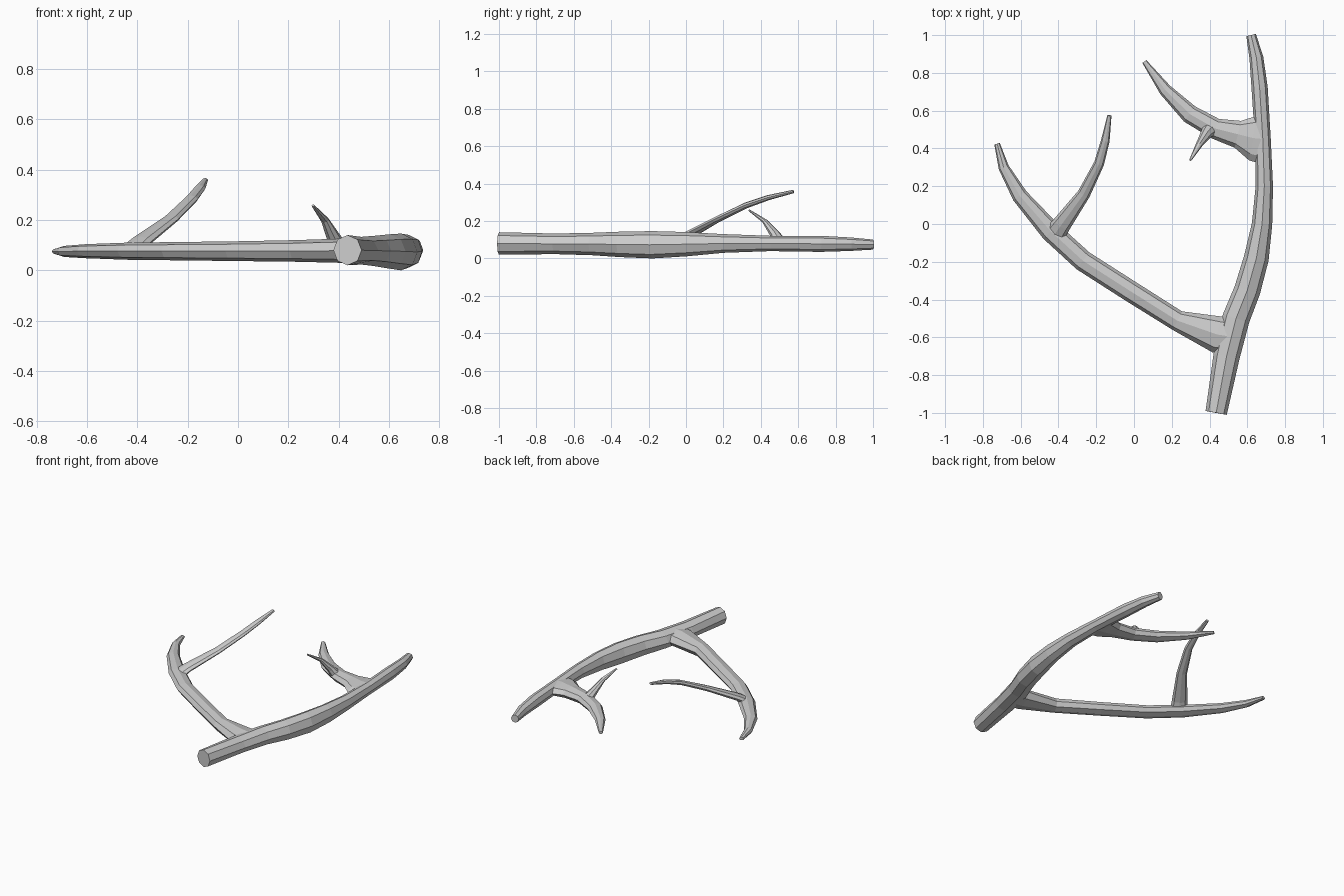
import bpy, bmesh, math
from mathutils import Vector

SIDES = 8


def tapered_tube(name, rings):
    """Faceted tube through rings of (x, y, z, half_width, half_height)."""
    pts = [Vector(r[:3]) for r in rings]
    bm = bmesh.new()
    loops = []
    for i, (p, r) in enumerate(zip(pts, rings)):
        before = (p - pts[i - 1]).normalized() if i else Vector()
        after = (pts[i + 1] - p).normalized() if i < len(pts) - 1 else Vector()
        tangent = (before + after).normalized()
        side = tangent.cross(Vector((0, 0, 1))).normalized()
        up = side.cross(tangent)
        loops.append([bm.verts.new(p + side * r[3] * math.cos(a) + up * r[4] * math.sin(a))
                      for a in (math.tau * k / SIDES for k in range(SIDES))])
    for a, b in zip(loops, loops[1:]):
        for k in range(SIDES):
            n = (k + 1) % SIDES
            bm.faces.new((a[k], a[n], b[n], b[k]))
    bm.faces.new(loops[0])
    bm.faces.new(loops[-1])
    bmesh.ops.recalc_face_normals(bm, faces=bm.faces)
    mesh = bpy.data.meshes.new(name)
    bm.to_mesh(mesh)
    bm.free()
    obj = bpy.data.objects.new(name, mesh)
    bpy.context.collection.objects.link(obj)
    return obj


# Main beam, bowed along the right side
antler = tapered_tube("antler", [
    (0.435, -1.0, 0.08, 0.057, 0.06),
    (0.49, -0.70, 0.078, 0.07, 0.055),
    (0.54, -0.50, 0.077, 0.073, 0.06),
    (0.60, -0.35, 0.075, 0.07, 0.068),
    (0.648, -0.18, 0.073, 0.066, 0.073),
    (0.678, 0.0, 0.076, 0.054, 0.065),
    (0.69, 0.20, 0.08, 0.046, 0.05),
    (0.682, 0.45, 0.08, 0.042, 0.041),
    (0.665, 0.72, 0.078, 0.043, 0.043),
    (0.648, 0.88, 0.076, 0.037, 0.036),
    (0.62, 1.0, 0.074, 0.026, 0.027)])

tines = [
    # Long lower branch with a flared root
    tapered_tube("lower_branch", [
        (0.535, -0.60, 0.078, 0.095, 0.05),
        (0.44, -0.585, 0.078, 0.098, 0.049),
        (0.23, -0.512, 0.077, 0.055, 0.043),
        (-0.02, -0.355, 0.076, 0.056, 0.039),
        (-0.27, -0.195, 0.076, 0.056, 0.036),
        (-0.44, -0.04, 0.076, 0.055, 0.034),
        (-0.605, 0.15, 0.076, 0.042, 0.028),
        (-0.69, 0.30, 0.075, 0.028, 0.022),
        (-0.725, 0.425, 0.075, 0.015, 0.011)]),
    # Rising tine on the lower branch
    tapered_tube("rising_tine", [
        (-0.42, -0.055, 0.08, 0.058, 0.026),
        (-0.385, -0.005, 0.115, 0.05, 0.022),
        (-0.265, 0.16, 0.205, 0.034, 0.017),
        (-0.185, 0.32, 0.283, 0.027, 0.016),
        (-0.152, 0.44, 0.325, 0.023, 0.014),
        (-0.13, 0.575, 0.358, 0.011, 0.009)]),
    # Upper fork curling inward
    tapered_tube("upper_fork", [
        (0.68, 0.45, 0.08, 0.13, 0.038),
        (0.63, 0.455, 0.08, 0.12, 0.038),
        (0.55, 0.475, 0.08, 0.073, 0.038),
        (0.43, 0.505, 0.08, 0.055, 0.036),
        (0.295, 0.582, 0.079, 0.05, 0.032),
        (0.165, 0.71, 0.077, 0.034, 0.024),
        (0.055, 0.86, 0.075, 0.013, 0.01)]),
    # Small spur on the upper fork
    tapered_tube("small_spur", [
        (0.405, 0.505, 0.08, 0.042, 0.035),
        (0.38, 0.475, 0.13, 0.03, 0.025),
        (0.345, 0.42, 0.20, 0.018, 0.013),
        (0.298, 0.338, 0.257, 0.006, 0.005)]),
]

# Fuse the tines into the beam as one surface
bpy.context.view_layer.objects.active = antler
for tine in tines:
    mod = antler.modifiers.new("join_" + tine.name, 'BOOLEAN')
    mod.operation = 'UNION'
    mod.solver = 'EXACT'
    mod.object = tine
    bpy.ops.object.modifier_apply(modifier=mod.name)
    bpy.data.objects.remove(tine)
